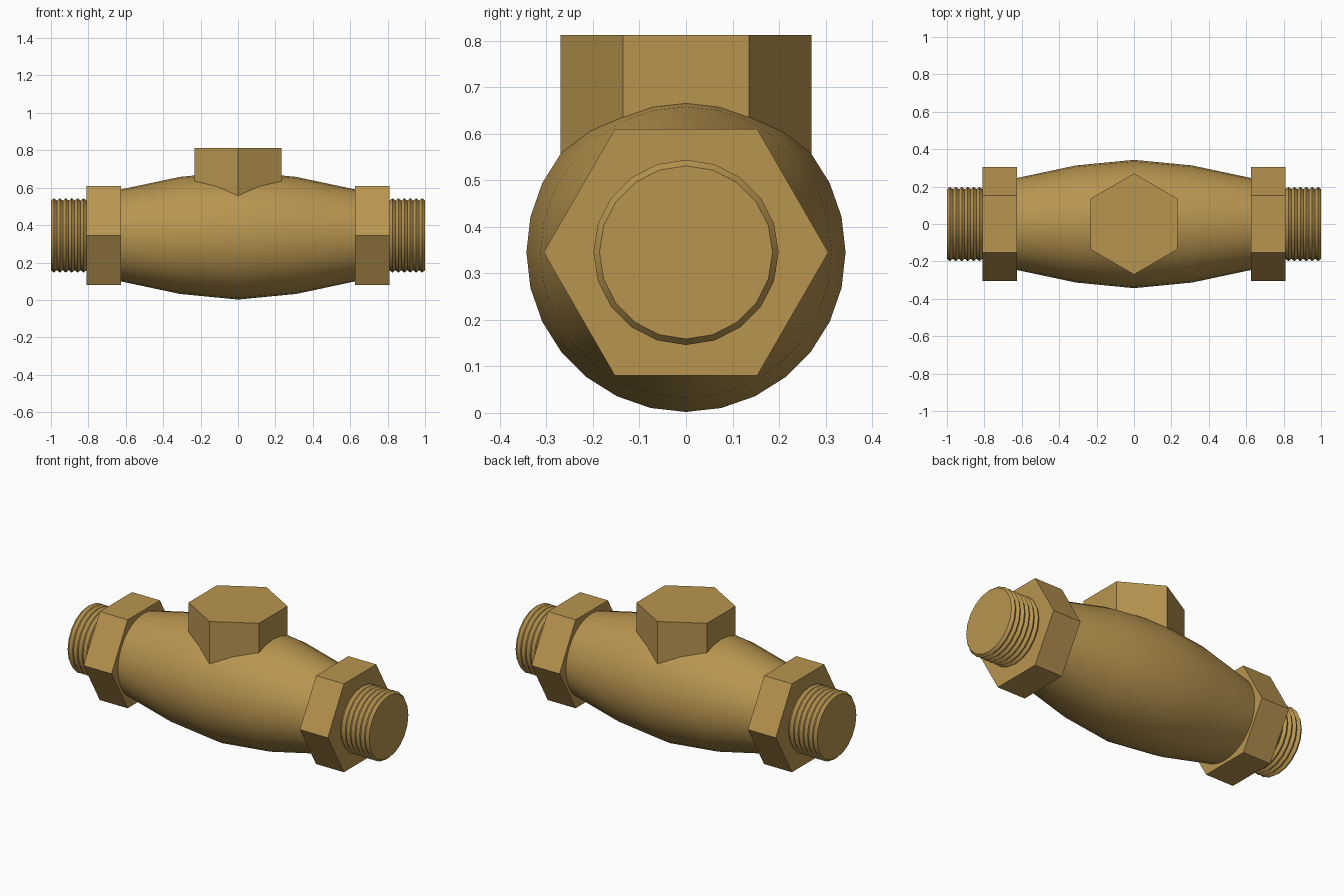
import bpy, bmesh, math
from mathutils import Vector

cube = bpy.data.objects.get("Cube")
if cube:
    bpy.data.objects.remove(cube, do_unlink=True)

AXIS_Z = 0.345

brass = bpy.data.materials.new("brass")
brass.use_nodes = True
brass.diffuse_color = (0.48, 0.30, 0.08, 1)
brass.node_tree.nodes["Principled BSDF"].inputs["Base Color"].default_value = (0.48, 0.30, 0.08, 1)


def lathe(name, profile, sides, place, smooth=None):
    """Sweep (distance, radius) pairs around an axis and cap both ends."""
    bm = bmesh.new()
    rings = []
    for d, r in profile:
        angles = [math.tau * i / sides for i in range(sides)]
        rings.append([bm.verts.new(place(d, r * math.cos(a), r * math.sin(a))) for a in angles])
    for a, b in zip(rings, rings[1:]):
        for i in range(sides):
            j = (i + 1) % sides
            bm.faces.new((a[i], a[j], b[j], b[i]))
    bm.faces.new(rings[0])
    bm.faces.new(rings[-1])
    bmesh.ops.recalc_face_normals(bm, faces=bm.faces)
    mesh = bpy.data.meshes.new(name)
    bm.to_mesh(mesh)
    bm.free()
    mesh.materials.append(brass)
    obj = bpy.data.objects.new(name, mesh)
    bpy.context.collection.objects.link(obj)
    if smooth:
        bpy.ops.object.select_all(action="DESELECT")
        obj.select_set(True)
        bpy.context.view_layer.objects.active = obj
        bpy.ops.object.shade_smooth_by_angle(angle=math.radians(smooth))
    return obj


def along_x(d, u, v):
    return Vector((d, u, AXIS_Z + v))


def along_z(d, u, v):
    return Vector((v, u, d))


# Barrel-shaped valve body
half = [(0.31, 0.313), (0.63, 0.245)]
body = [(-x, r) for x, r in reversed(half)] + [(0, 0.343)] + half
lathe("valve_body", body, 28, along_x, 30)

# Hexagonal bonnet cap on top, its foot buried in the body
lathe("bonnet_cap", [(0.45, 0.27), (0.812, 0.27)], 6, along_z)

# Hex collars and threaded ends, mirrored left and right
TURNS, START, END = 6, 0.81, 1.0
pitch = (END - START) / TURNS
ridges = [(START - 0.03, 0.186)]
for i in range(TURNS):
    ridges += [(START + i * pitch, 0.186), (START + (i + 0.5) * pitch, 0.199)]
ridges.append((END, 0.186))

for side, sign in (("left", 1), ("right", -1)):
    def place(d, u, v, s=sign):
        return along_x(s * d, u, v)
    lathe(side + "_hex_collar", [(0.625, 0.306), (START, 0.306)], 6, place)
    lathe(side + "_threaded_end", ridges, 20, place, 30)
